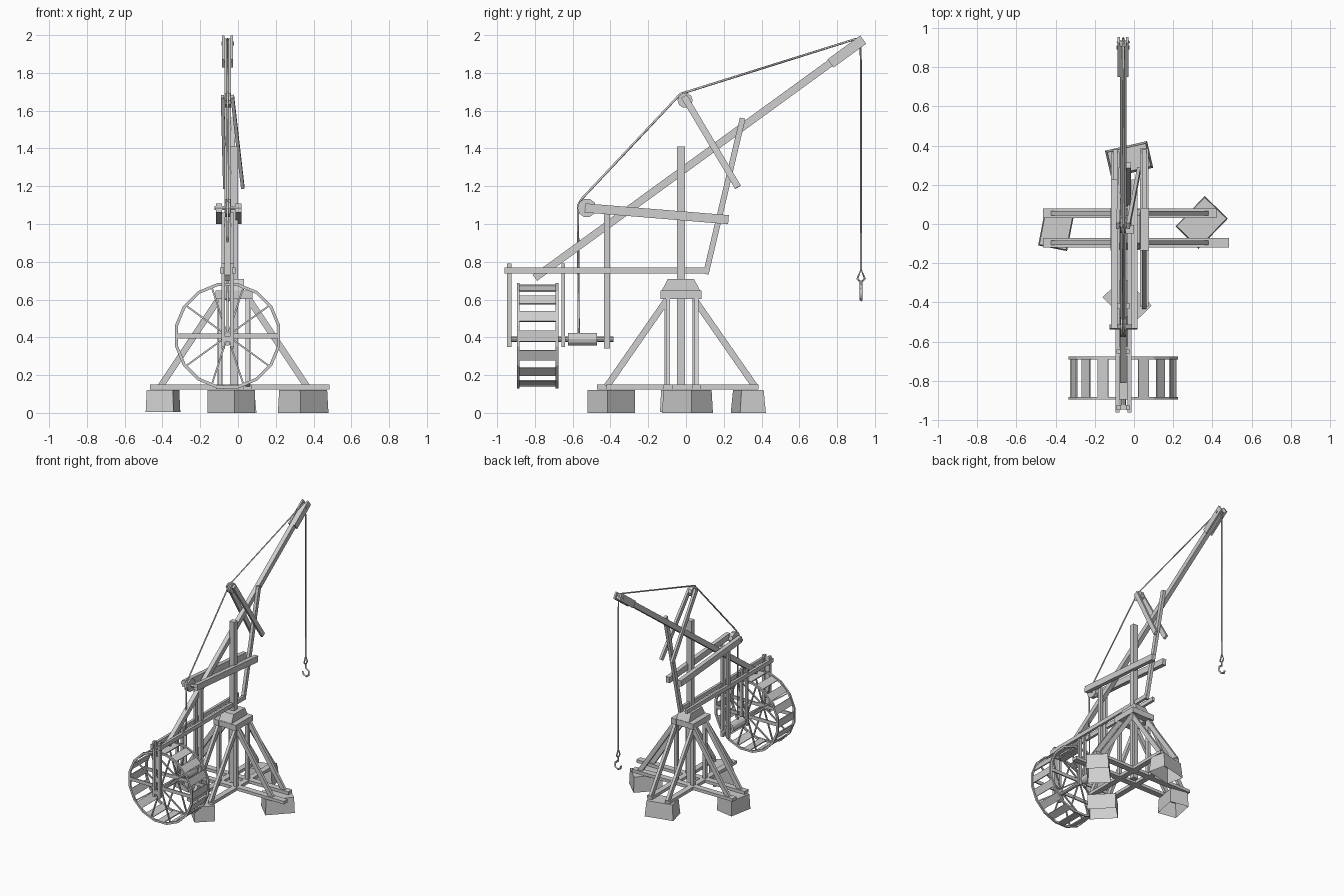
import bpy, bmesh, math
from mathutils import Vector, Matrix

if "Cube" in bpy.data.objects:
    bpy.data.objects.remove(bpy.data.objects["Cube"], do_unlink=True)

grey = bpy.data.materials.new("light_grey")
grey.use_nodes = True
COLOUR = (0.62, 0.62, 0.62, 1)
grey.diffuse_color = COLOUR
grey.node_tree.nodes["Principled BSDF"].inputs["Base Color"].default_value = COLOUR

JIB_X = -0.055          # plane of the jib, rope and wheel
MAST = Vector((-0.022, -0.027, 0))


def finish(bm, name):
    mesh = bpy.data.meshes.new(name)
    bm.to_mesh(mesh)
    bm.free()
    mesh.materials.append(grey)
    obj = bpy.data.objects.new(name, mesh)
    bpy.context.collection.objects.link(obj)
    return obj


def add_beam(bm, p, q, width, depth, side=(1, 0, 0)):
    """Square timber from p to q; width runs along the side direction."""
    p, q = Vector(p), Vector(q)
    along = (q - p).normalized()
    side = Vector(side)
    side = (side - along * side.dot(along)).normalized()
    up = along.cross(side)
    frame = Matrix((side * width, up * depth, q - p)).transposed().to_4x4()
    frame.translation = (p + q) / 2
    bmesh.ops.create_cube(bm, size=1, matrix=frame)


def beam(name, p, q, width, depth, side=(1, 0, 0)):
    bm = bmesh.new()
    add_beam(bm, p, q, width, depth, side)
    return finish(bm, name)


def beam_pair(name, xs, p, q, width, depth):
    """Two matching timbers in the y-z plane, at the given x positions."""
    for side, x in zip(("right", "left"), xs):
        beam(f"{name}_{side}", (x, *p), (x, *q), width, depth)


def frustum(name, centre, bottom, top, z0, z1, angle=0):
    """Tapered block with an open underside."""
    bm = bmesh.new()
    bmesh.ops.create_cube(bm, size=1)
    under = [f for f in bm.faces if f.normal.z < -0.5]
    bmesh.ops.delete(bm, geom=under, context="FACES_ONLY")
    for v in bm.verts:
        size, z = (top, z1) if v.co.z > 0 else (bottom, z0)
        v.co = (v.co.x * size[0], v.co.y * size[1], z)
    spin = Matrix.Translation((*centre, 0)) @ Matrix.Rotation(math.radians(angle), 4, "Z")
    bm.transform(spin)
    return finish(bm, name)


def cylinder(name, centre, radius, length, axis, sides):
    bm = bmesh.new()
    bmesh.ops.create_cone(bm, cap_ends=True, segments=sides, radius1=radius,
                          radius2=radius, depth=length)
    turn = Vector((0, 0, 1)).rotation_difference(Vector(axis)).to_matrix().to_4x4()
    bm.transform(Matrix.Translation(centre) @ turn)
    return finish(bm, name)


def cord(name, points, radius, cyclic=False):
    curve = bpy.data.curves.new(name, "CURVE")
    curve.dimensions = "3D"
    curve.bevel_depth = radius
    curve.bevel_resolution = 0
    curve.use_fill_caps = True
    spline = curve.splines.new("POLY")
    spline.points.add(len(points) - 1)
    for pt, co in zip(spline.points, points):
        pt.co = (*co, 1)
    spline.use_cyclic_u = cyclic
    curve.materials.append(grey)
    obj = bpy.data.objects.new(name, curve)
    bpy.context.collection.objects.link(obj)


# Foundation blocks
frustum("block_right", (-0.397, -0.03), (0.15, 0.19), (0.14, 0.18), 0.005, 0.122, -11)
frustum("block_left", (0.345, 0.008), (0.215, 0.165), (0.205, 0.155), 0, 0.122, 46)
frustum("block_back", (-0.025, 0.33), (0.22, 0.14), (0.2, 0.12), 0, 0.122, 13)
frustum("block_front", (-0.035, -0.395), (0.205, 0.15), (0.205, 0.15), 0, 0.122, -46)

# Sleepers with their diagonal braces
for i, (y, end) in enumerate(((0.055, 0.42), (-0.095, 0.485))):
    beam(f"cross_sleeper_{i}", (-0.465, y, 0.137), (end, y, 0.137), 0.048, 0.024, (0, 1, 0))
    for foot, head in ((-0.41, -0.09), (0.365, 0.045)):
        beam("cross_brace", (foot, y, 0.14), (head, y, 0.62), 0.022, 0.034, (0, 1, 0))
for i, (x, front, back) in enumerate(((-0.095, -0.47, 0.37), (0.052, -0.42, 0.385))):
    beam(f"long_sleeper_{i}", (x, front, 0.137), (x, back, 0.137), 0.044, 0.024)
    for foot, head in ((-0.42, -0.1), (0.365, 0.045)):
        beam("long_brace", (x, foot, 0.14), (x, head, 0.6), 0.022, 0.034)
    for y in (-0.1, 0.047):
        beam("corner_post", (x, y, 0.14), (x, y, 0.61), 0.026, 0.026)

# Mast and the collar that it turns in
beam("mast", MAST + Vector((0, 0, 0.125)), MAST + Vector((0, 0, 1.41)), 0.042, 0.042)
for s in (-1, 1):
    beam("collar_beam", MAST + Vector((s * 0.075, -0.108, 0.625)),
         MAST + Vector((s * 0.075, 0.108, 0.625)), 0.045, 0.045)
    beam("collar_tie", MAST + Vector((-0.095, s * 0.08, 0.625)),
         MAST + Vector((0.095, s * 0.08, 0.625)), 0.05, 0.045, (0, 1, 0))
frustum("collar_cap", MAST.xy, (0.11, 0.205), (0.105, 0.14), 0.645, 0.708)

# Jib with cheek plates at the tip
beam("jib", (JIB_X, -0.8, 0.715), (JIB_X, 0.92, 1.965), 0.034, 0.04)
beam_pair("jib_cheek", (-0.078, -0.034), (0.765, 1.85), (0.938, 1.976), 0.013, 0.054)
cylinder("tip_pin", (JIB_X, 0.9, 1.955), 0.01, 0.066, (1, 0, 0), 8)

# Slewing frame timbers
beam_pair("lower_rail", (-0.085, -0.022), (-0.96, 0.753), (0.12, 0.753), 0.02, 0.032)
beam_pair("upper_rail", (-0.1, 0.003), (-0.535, 1.085), (0.225, 1.023), 0.032, 0.048)
beam("leaning_post", (-0.028, 0.105, 0.735), (-0.028, 0.3, 1.56), 0.024, 0.03)
beam_pair("outer_hanger", (-0.078, -0.032), (-0.935, 0.35), (-0.935, 0.79), 0.02, 0.024)
beam_pair("inner_hanger", (-0.078, -0.032), (-0.65, 0.35), (-0.65, 0.79), 0.02, 0.02)
beam_pair("drum_hanger", (-0.078, -0.032), (-0.418, 0.34), (-0.418, 1.06), 0.02, 0.03)
beam("pulley_strut_left", (-0.03, -0.01, 1.675), (0.025, 0.275, 1.195), 0.018, 0.035)
beam("pulley_strut_right", (-0.082, -0.01, 1.675), (-0.07, 0.275, 1.195), 0.018, 0.035)

# Pulleys
for label, y, z, radius, length in (("rear", -0.525, 1.085, 0.05, 0.14),
                                    ("top", -0.005, 1.655, 0.04, 0.07)):
    cylinder(f"{label}_pulley", (JIB_X, y, z), radius, 0.03, (1, 0, 0), 10)
    cylinder(f"{label}_pulley_axle", (JIB_X, y, z), 0.012, length, (1, 0, 0), 6)

# Axle, winding drum and bearing blocks
AXLE_Z = 0.39
cylinder("wheel_axle", (JIB_X, -0.665, AXLE_Z), 0.014, 0.56, (0, 1, 0), 8)
cylinder("winding_drum", (JIB_X, -0.548, AXLE_Z), 0.034, 0.155, (0, 1, 0), 12)
for y in (-0.935, -0.65, -0.418):
    beam("bearing", (-0.085, y, AXLE_Z), (-0.025, y, AXLE_Z), 0.022, 0.03, (0, 1, 0))

# Treadwheel: two rims, spokes and treads
SIDES, RADIUS, RIM = 16, 0.284, 0.016
hub = Vector((JIB_X, 0, 0.408))


def spoke_dir(turn):
    angle = math.tau * turn
    return Vector((math.cos(angle), 0, math.sin(angle)))


for label, y in (("front", -0.889), ("back", -0.683)):
    centre = hub + Vector((0, y, 0))
    bm = bmesh.new()
    loops = []
    for r, dy in ((RADIUS, -1), (RADIUS, 1), (RADIUS - RIM, 1), (RADIUS - RIM, -1)):
        loops.append([bm.verts.new(centre + spoke_dir((i + 0.5) / SIDES) * r
                                   + Vector((0, dy * 0.007, 0))) for i in range(SIDES)])
    for a, b in zip(loops, loops[1:] + loops[:1]):
        for i in range(SIDES):
            j = (i + 1) % SIDES
            bm.faces.new((a[i], a[j], b[j], b[i]))
    bmesh.ops.recalc_face_normals(bm, faces=bm.faces)
    finish(bm, f"wheel_rim_{label}")
    bm = bmesh.new()
    for i in range(10):
        height = 0.026 if i % 5 == 0 else 0.009
        add_beam(bm, centre, centre + spoke_dir(i / 10) * (RADIUS - RIM), 0.01, height, (0, 1, 0))
    finish(bm, f"wheel_spokes_{label}")

bm = bmesh.new()
for i in range(SIDES):
    out = spoke_dir(i / SIDES)
    at = hub + out * (RADIUS - 0.016)
    add_beam(bm, at + Vector((0, -0.885, 0)), at + Vector((0, -0.687, 0)), 0.008, 0.058, out)
finish(bm, "wheel_treads")

# Hoisting rope over both pulleys and the jib tip
path = [(-0.568, 0.42), (-0.572, 1.1), (-0.55, 1.135), (-0.03, 1.688), (0.0, 1.698),
        (0.9, 1.98), (0.925, 1.965), (0.927, 0.76)]
cord("hoist_rope", [(JIB_X, y, z) for y, z in path], 0.006)

# Hook hanging from a triangular shackle
cord("shackle", [(JIB_X, 0.927 + dy, z) for dy, z in ((0, 0.76), (-0.02, 0.71), (0, 0.69), (0.02, 0.71))],
     0.006, True)
hook = [(0, 0.7), (0, 0.665), (0.026, 0.645), (0.028, 0.615), (0.005, 0.598), (-0.02, 0.61), (-0.026, 0.63)]
cord("hook", [(JIB_X + dx, 0.927, z) for dx, z in hook], 0.008)
